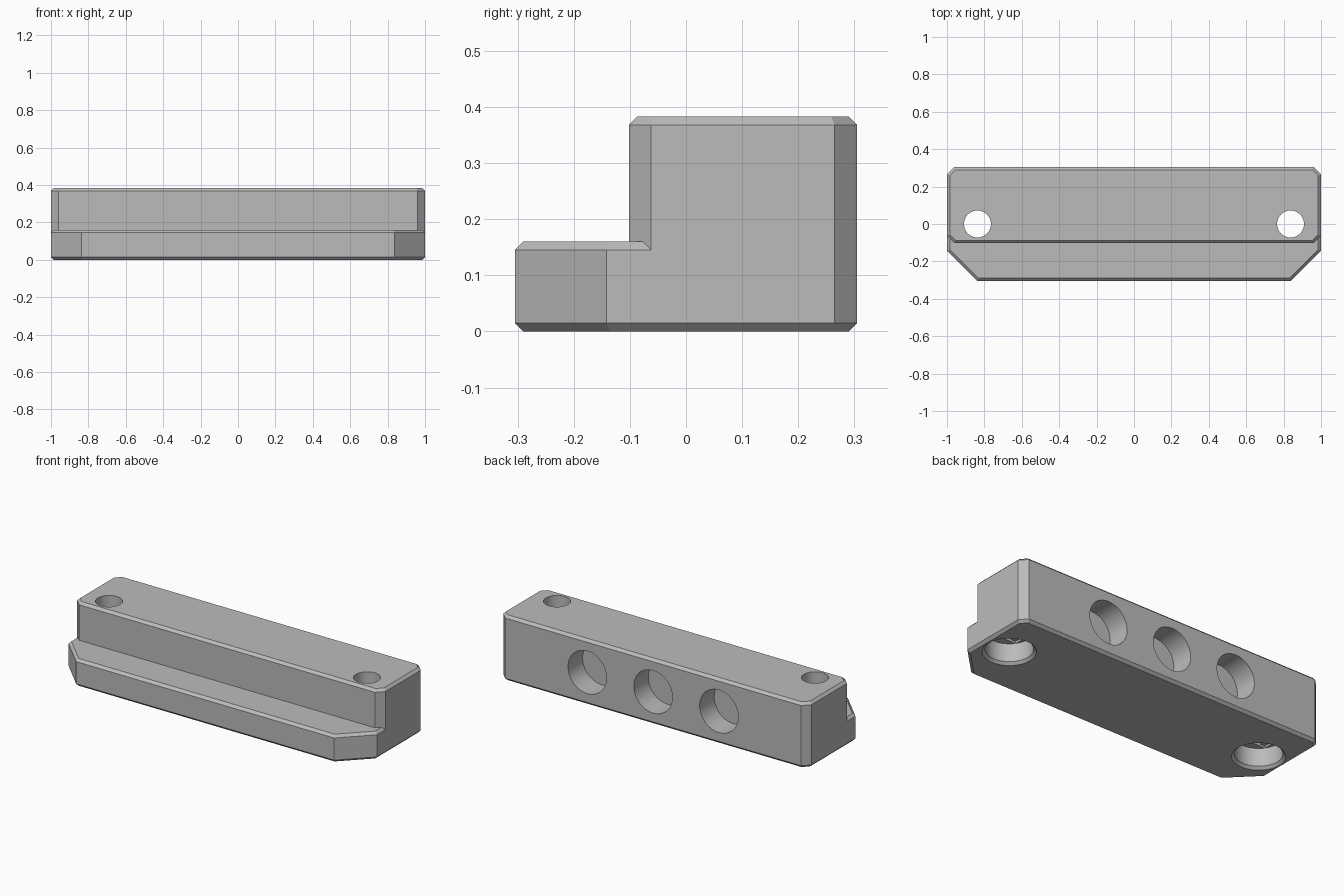
import bpy, bmesh, math

cube = bpy.data.objects.get("Cube")
if cube:
    bpy.data.objects.remove(cube)

grey = bpy.data.materials.new("mid_grey")
grey.use_nodes = True
colour = (0.5, 0.5, 0.5, 1)
grey.diffuse_color = colour
grey.node_tree.nodes["Principled BSDF"].inputs["Base Color"].default_value = colour

BEVEL = 0.015
HOLE_R, BORE_R, BORE_DEPTH = 0.072, 0.125, 0.12


def loft(name, rings):
    """Solid skinned through matching rings of points, lowest first."""
    bm = bmesh.new()
    loops = [[bm.verts.new(p) for p in ring] for ring in rings]
    for low, high in zip(loops, loops[1:]):
        for i in range(len(low)):
            j = (i + 1) % len(low)
            bm.faces.new((low[i], low[j], high[j], high[i]))
    bm.faces.new(loops[0][::-1])
    bm.faces.new(loops[-1])
    bmesh.ops.recalc_face_normals(bm, faces=bm.faces)
    mesh = bpy.data.meshes.new(name)
    bm.to_mesh(mesh)
    bm.free()
    mesh.materials.append(grey)
    obj = bpy.data.objects.new(name, mesh)
    bpy.context.collection.objects.link(obj)
    return obj


def plan(front, front_cut, z, inset=0.0):
    """Rectangle with cut corners, offset inwards by inset."""
    x, y0, y1 = 1 - inset, front + inset, 0.305 - inset
    shrink = inset * (2 - math.sqrt(2))
    f, b = front_cut - shrink, 0.04 - shrink
    right = [(x - f, y0, z), (x, y0 + f, z), (x, y1 - b, z), (x - b, y1, z)]
    return right + [(-px, py, pz) for px, py, pz in reversed(right)]


def turned(name, profile, x):
    """Upright turned solid from (radius, height) pairs."""
    angles = [math.tau * i / 64 for i in range(64)]
    return loft(name, [[(x + r * math.cos(a), r * math.sin(a), z) for a in angles]
                       for r, z in profile])


def box(name, x, half_x, half_y, z0, z1):
    corners = [(-1, -1), (1, -1), (1, 1), (-1, 1)]
    return loft(name, [[(x + half_x * sx, half_y * sy, z) for sx, sy in corners]
                       for z in (z0, z1)])


def combine(target, other, operation):
    mod = target.modifiers.new(operation.title(), 'BOOLEAN')
    mod.operation, mod.solver, mod.object = operation, 'EXACT', other
    bpy.context.view_layer.objects.active = target
    bpy.ops.object.modifier_apply(modifier=mod.name)
    bpy.data.objects.remove(other)


# Stepped body: wide base with angled front corners, and the taller rear block
body = loft("stepped_block", [plan(-0.305, 0.163, 0, BEVEL),
                              plan(-0.305, 0.163, BEVEL),
                              plan(-0.305, 0.163, 0.145),
                              plan(-0.305, 0.163, 0.16, BEVEL)])
upper = loft("upper_block", [plan(-0.102, 0.04, 0.08),
                             plan(-0.102, 0.04, 0.368),
                             plan(-0.102, 0.04, 0.383, BEVEL)])
combine(body, upper, 'UNION')

# Bolt holes, countersunk from below with stepped bridges at the top of the bore
for x in (-0.837, 0.837):
    bore = turned("bolt_bore", [(BORE_R + 2 * BEVEL, -BEVEL), (BORE_R, BEVEL),
                                (BORE_R, BORE_DEPTH), (HOLE_R, BORE_DEPTH),
                                (HOLE_R, 0.5)], x)
    slot = box("bridge_slot", x, 0.102, HOLE_R, BORE_DEPTH - 0.02, BORE_DEPTH + 0.012)
    square = box("bridge_square", x, HOLE_R, HOLE_R, BORE_DEPTH - 0.03, BORE_DEPTH + 0.024)
    for cutter in (bore, slot, square):
        combine(body, cutter, 'DIFFERENCE')

# Three round blind pockets in the back
for x in (-0.427, 0, 0.427):
    ring = [(x + BORE_R * math.cos(math.tau * i / 64),
             0.192 + BORE_R * math.sin(math.tau * i / 64)) for i in range(64)]
    pocket = loft("back_pocket", [[(px, y, pz) for px, pz in ring] for y in (0.17, 0.4)])
    combine(body, pocket, 'DIFFERENCE')

bpy.ops.object.select_all(action='DESELECT')
body.select_set(True)
bpy.context.view_layer.objects.active = body
bpy.ops.object.shade_smooth_by_angle(angle=math.radians(25))
